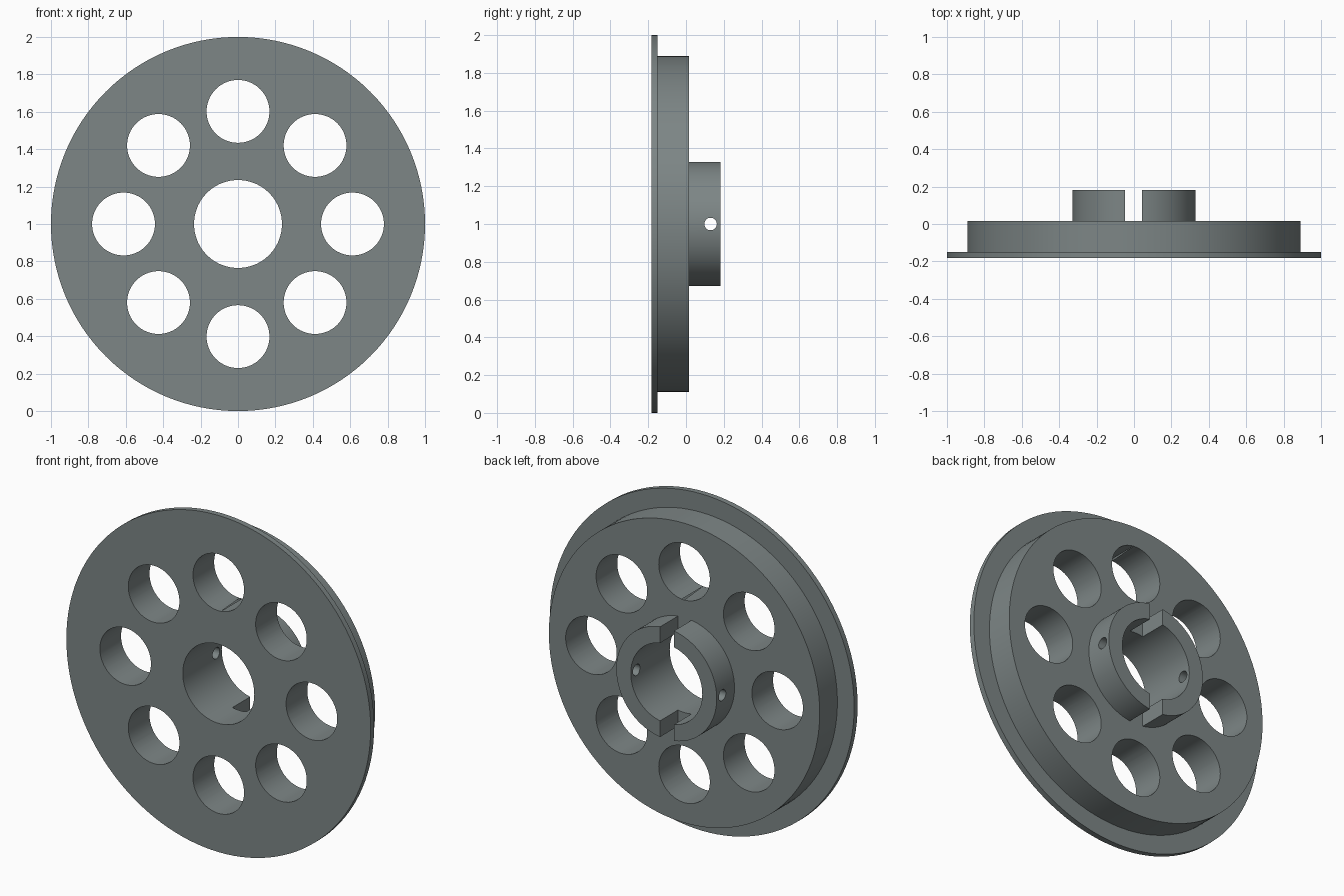
import bpy, bmesh, math
from mathutils import Matrix

if "Cube" in bpy.data.objects:
    bpy.data.objects.remove(bpy.data.objects["Cube"])

grey = bpy.data.materials.new("slate grey")
grey.diffuse_color = (0.205, 0.238, 0.238, 1)
grey.use_nodes = True
grey.node_tree.nodes["Principled BSDF"].inputs["Base Color"].default_value = grey.diffuse_color


def make_object(name, bm):
    mesh = bpy.data.meshes.new(name)
    bmesh.ops.recalc_face_normals(bm, faces=bm.faces)
    bm.to_mesh(mesh)
    bm.free()
    mesh.materials.append(grey)
    obj = bpy.data.objects.new(name, mesh)
    bpy.context.collection.objects.link(obj)
    return obj


def lathe(name, profile, segments):
    """Revolve a closed (radius, y) profile around the wheel axis."""
    bm = bmesh.new()
    rings = []
    for i in range(segments):
        a = 2 * math.pi * i / segments
        rings.append([bm.verts.new((r * math.cos(a), y, 1 + r * math.sin(a))) for r, y in profile])
    n = len(profile)
    for i in range(segments):
        p, q = rings[i], rings[(i + 1) % segments]
        for j in range(n):
            k = (j + 1) % n
            bm.faces.new((p[j], p[k], q[k], q[j]))
    return make_object(name, bm)


def cut(target, name, bm):
    """Subtract a hidden cutter from the target."""
    cutter = make_object(name, bm)
    mod = target.modifiers.new(name, 'BOOLEAN')
    mod.operation = 'DIFFERENCE'
    mod.solver = 'EXACT'
    mod.object = cutter
    bpy.context.view_layer.objects.active = target
    bpy.ops.object.modifier_apply(modifier=name)
    bpy.data.objects.remove(cutter)


def cylinder(radius, length, centre, axis, segments):
    bm = bmesh.new()
    turn = Matrix.Rotation(math.pi / 2, 4, axis)
    bmesh.ops.create_cone(bm, cap_ends=True, segments=segments, radius1=radius, radius2=radius,
                          depth=length, matrix=Matrix.Translation(centre) @ turn)
    return bm


# Flange, drum, hub and bore in one stepped profile
FRONT, FLANGE, DRUM, HUB = -0.183, -0.15, 0.016, 0.183
BORE = 0.235
wheel = lathe("flanged_wheel", [(BORE, FRONT), (1, FRONT), (1, FLANGE), (0.89, FLANGE),
                                (0.89, DRUM), (0.33, DRUM), (0.33, HUB), (BORE, HUB)], 128)

# Ring of eight lightening holes
holes = [(0.612, 0), (-0.612, 0), (0, 0.602), (0, -0.602),
         (0.412, 0.42), (0.412, -0.42), (-0.425, 0.42), (-0.425, -0.42)]
for i, (x, z) in enumerate(holes):
    cut(wheel, f"hole_cutter_{i}", cylinder(0.168, 1, (x, 0, 1 + z), 'X', 64))

# Slot across the hub
bm = bmesh.new()
bmesh.ops.create_cube(bm, size=1, matrix=Matrix.Translation((-0.003, DRUM + 0.15, 1))
                      @ Matrix.Diagonal((0.09, 0.3, 0.8, 1)))
cut(wheel, "slot_cutter", bm)

# Cross pin hole through both hub walls
cut(wheel, "pin_cutter", cylinder(0.033, 1, (0, 0.13, 1), 'Y', 32))

# Smooth round walls with crisp edges
bpy.ops.object.select_all(action='DESELECT')
wheel.select_set(True)
bpy.context.view_layer.objects.active = wheel
bpy.ops.object.shade_smooth_by_angle(angle=math.radians(30))
